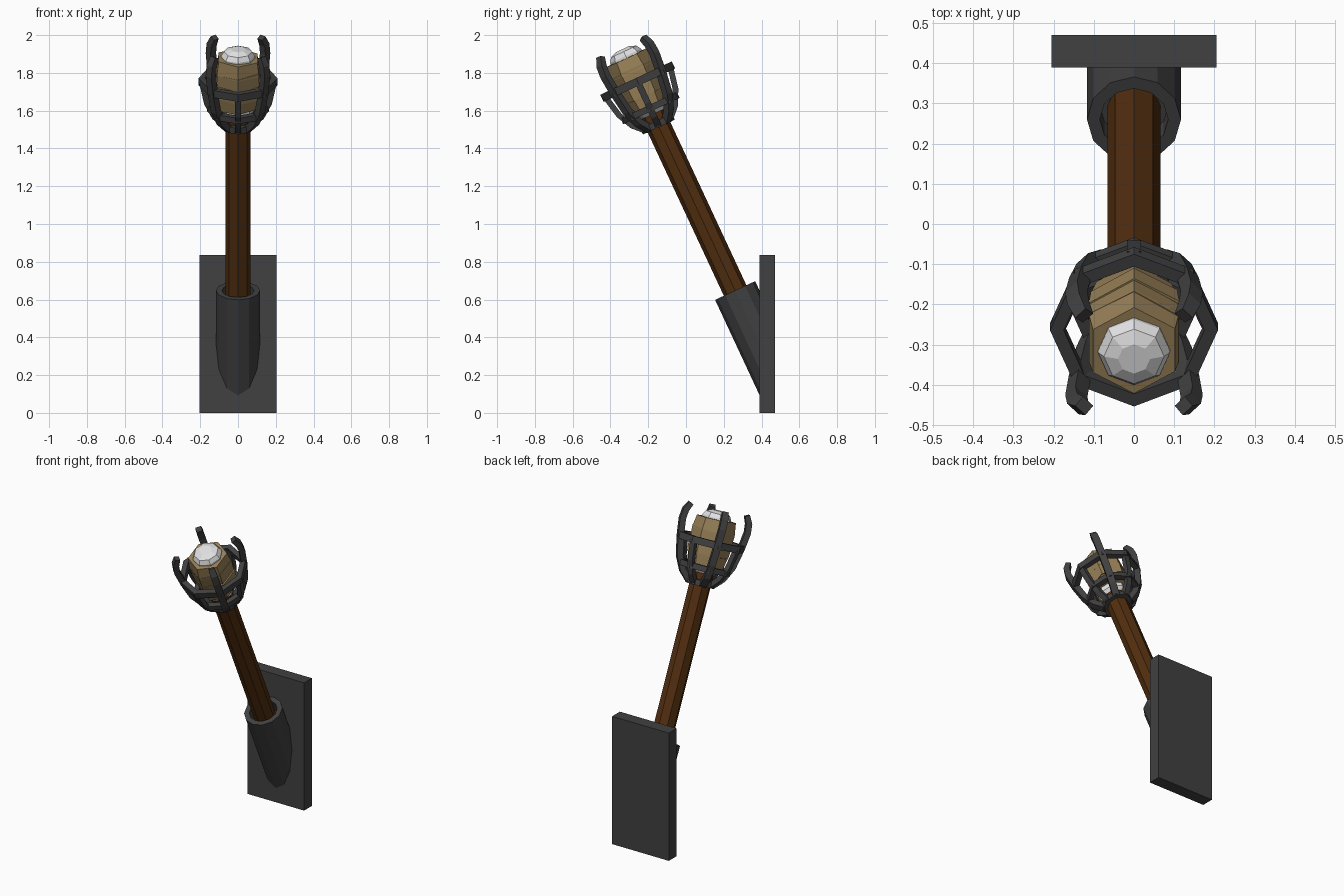
import bpy, bmesh, math
from mathutils import Vector, Matrix

if "Cube" in bpy.data.objects:
    bpy.data.objects.remove(bpy.data.objects["Cube"])

TILT = math.radians(25)
AXIS = Matrix.Translation((0, 0.26, 0.648)) @ Matrix.Rotation(TILT, 4, 'X')


def material(name, rgb):
    m = bpy.data.materials.new(name)
    m.use_nodes = True
    m.diffuse_color = (*rgb, 1)
    m.node_tree.nodes["Principled BSDF"].inputs["Base Color"].default_value = (*rgb, 1)
    return m


IRON = material("dark iron", (0.052, 0.052, 0.052))
WOOD = material("brown wood", (0.085, 0.028, 0.005))
CLOTH = material("tan cloth", (0.31, 0.215, 0.095))
STONE = material("pale stone", (0.75, 0.75, 0.76))


def finish(name, bm, mat, matrix=AXIS):
    bmesh.ops.recalc_face_normals(bm, faces=bm.faces)
    mesh = bpy.data.meshes.new(name)
    bm.to_mesh(mesh)
    bm.free()
    mesh.materials.append(mat)
    obj = bpy.data.objects.new(name, mesh)
    obj.matrix_world = matrix
    bpy.context.collection.objects.link(obj)
    return obj


def polar(r, angle, z):
    return Vector((r * math.sin(angle), -r * math.cos(angle), z))


def skin(bm, rings, closed=False):
    """Bridge equal rings of vertices, capping the ends if open."""
    n = len(rings[0])
    pairs = list(zip(rings, rings[1:]))
    if closed:
        pairs.append((rings[-1], rings[0]))
    else:
        bm.faces.new(rings[0])
        bm.faces.new(rings[-1])
    for a, b in pairs:
        for i in range(n):
            j = (i + 1) % n
            bm.faces.new((a[i], a[j], b[j], b[i]))


def lathe(bm, profile, sides, tilt=0.0):
    """Revolve (radius, height) points; tilt skews the heights a little."""
    rings = []
    for r, z in profile:
        pts = [polar(r, math.tau * i / sides, z) for i in range(sides)]
        rings.append([bm.verts.new(p + Vector((0, 0, tilt * p.x))) for p in pts])
    skin(bm, rings)
    return rings


def bar(bm, points, width, depth, closed=False, taper=1.0):
    """Sweep a rectangular section along a path, facing away from the axis."""
    rings, n = [], len(points)
    for i, p in enumerate(points):
        before = points[i - 1] if closed or i else p
        after = points[(i + 1) % n] if closed else points[min(i + 1, n - 1)]
        t = (after - before).normalized()
        out = Vector((p.x, p.y, 0)).normalized()
        out = (out - t * out.dot(t)).normalized()
        side = t.cross(out)
        k = taper if i == n - 1 else 1.0
        rings.append([bm.verts.new(p + side * a * width * k / 2 + out * b * depth * k / 2)
                      for a, b in ((-1, -1), (1, -1), (1, 1), (-1, 1))])
    skin(bm, rings, closed)


# Wall plate
bm = bmesh.new()
bmesh.ops.create_cube(bm, size=1, matrix=Matrix.Translation((0, 0.43, 0.4175))
                      @ Matrix.Diagonal((0.41, 0.08, 0.835, 1)))
finish("wall_plate", bm, IRON, Matrix.Identity(4))

# Slanted socket, its lower end cut to meet the plate
bm = bmesh.new()
rings = lathe(bm, [(0.117, -0.3), (0.117, 0), (0.085, 0), (0.085, -0.08)], 12)
for v in rings[0]:
    v.co.z = (v.co.y * math.cos(TILT) - 0.14) / math.sin(TILT)
finish("socket", bm, IRON)

# Wooden shaft
bm = bmesh.new()
lathe(bm, [(0.066, -0.09), (0.066, 1.03)], 8)
finish("shaft", bm, WOOD)

# Stone core that shows at the top and bottom of the wrapping
bm = bmesh.new()
lathe(bm, [(0.05, 1.02), (0.085, 1.05), (0.09, 1.1), (0.09, 1.37),
           (0.075, 1.395), (0.04, 1.41)], 8)
finish("stone_core", bm, STONE)

# Overlapping cloth bands
bm = bmesh.new()
for low, high, r_low, r_high, lean in ((1.075, 1.15, 0.108, 0.122, 0.06),
                                       (1.14, 1.215, 0.124, 0.13, -0.05),
                                       (1.21, 1.29, 0.125, 0.13, 0.05),
                                       (1.28, 1.36, 0.13, 0.118, -0.03)):
    lathe(bm, [(r_low, low), (r_high, high)], 6, lean)
finish("cloth_wrap", bm, CLOTH)

# Basket: four long prongs, four short ribs and three hoops
PROFILE = [(0.07, 0.965), (0.125, 1.02), (0.165, 1.1), (0.19, 1.22),
           (0.203, 1.32), (0.197, 1.375), (0.175, 1.42)]
bm = bmesh.new()
for i in range(4):
    diagonal = math.tau * (i + 0.5) / 4
    bar(bm, [polar(r, diagonal, z) for r, z in PROFILE], 0.042, 0.036, taper=0.85)
    straight = math.tau * i / 4
    bar(bm, [polar(r, straight, z) for r, z in PROFILE[:4]], 0.034, 0.03)
finish("basket_prongs", bm, IRON)

bm = bmesh.new()
for r, z, height in ((0.076, 0.972, 0.035), (0.148, 1.065, 0.034), (0.192, 1.22, 0.042)):
    bar(bm, [polar(r, math.tau * i / 8, z) for i in range(8)], height, 0.034, closed=True)
finish("basket_hoops", bm, IRON)
